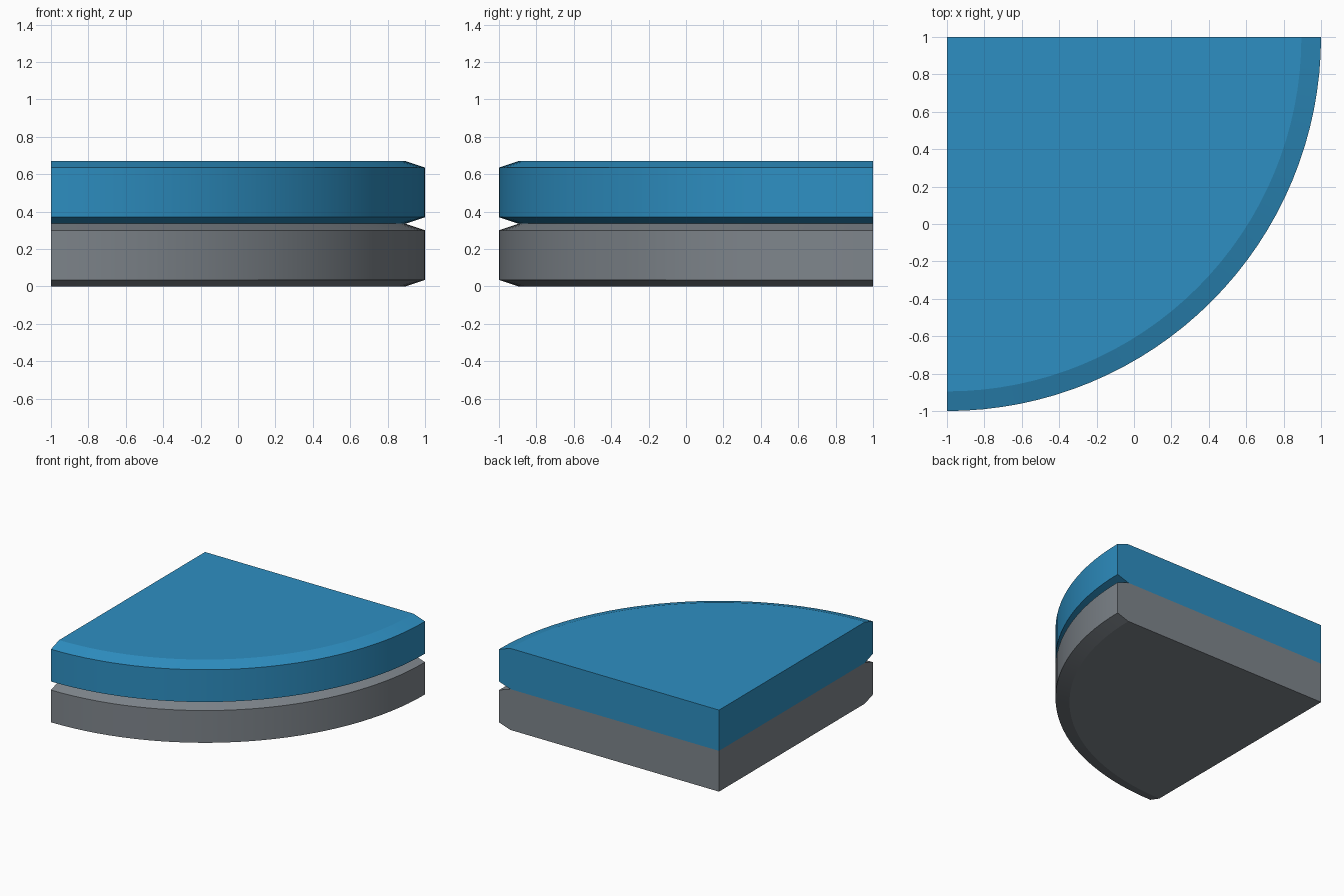
import bpy, bmesh, math

if "Cube" in bpy.data.objects:
    bpy.data.objects.remove(bpy.data.objects["Cube"])

SEGMENTS = 32
H = 0.335          # thickness of one plate
CHAMFER_H = 0.035
R, R_IN = 2.0, 1.895
CORNER = (-1.0, 1.0)


def material(name, rgb):
    m = bpy.data.materials.new(name)
    m.diffuse_color = (*rgb, 1)
    m.use_nodes = True
    m.node_tree.nodes["Principled BSDF"].inputs["Base Color"].default_value = m.diffuse_color
    return m


def quarter_plate(name, z0, mat):
    """Quarter disc with both rims of its round edge chamfered."""
    bm = bmesh.new()
    profile = [(R_IN, 0), (R, CHAMFER_H), (R, H - CHAMFER_H), (R_IN, H)]
    rings = []
    for r, z in profile:
        ring = [bm.verts.new((*CORNER, z0 + z))]
        for i in range(SEGMENTS + 1):
            a = -math.pi / 2 * (1 - i / SEGMENTS)
            ring.append(bm.verts.new((CORNER[0] + r * math.cos(a),
                                      CORNER[1] + r * math.sin(a), z0 + z)))
        rings.append(ring)
    n = SEGMENTS + 2
    # round edge, chamfers and the two straight sides
    for low, high in zip(rings, rings[1:]):
        for i in range(n):
            j = (i + 1) % n
            bm.faces.new((low[i], low[j], high[j], high[i]))
    # flat top and bottom
    bm.faces.new(rings[-1])
    bm.faces.new(rings[0][::-1])
    bmesh.ops.recalc_face_normals(bm, faces=bm.faces[:])
    mesh = bpy.data.meshes.new(name)
    bm.to_mesh(mesh)
    bm.free()
    mesh.materials.append(mat)
    ob = bpy.data.objects.new(name, mesh)
    bpy.context.collection.objects.link(ob)
    bpy.ops.object.select_all(action='DESELECT')
    ob.select_set(True)
    bpy.context.view_layer.objects.active = ob
    bpy.ops.object.shade_smooth_by_angle(angle=math.radians(15))
    return ob


quarter_plate("lower_plate", 0, material("grey", (0.21, 0.235, 0.26)))
quarter_plate("upper_plate", H, material("blue", (0.027, 0.275, 0.54)))
